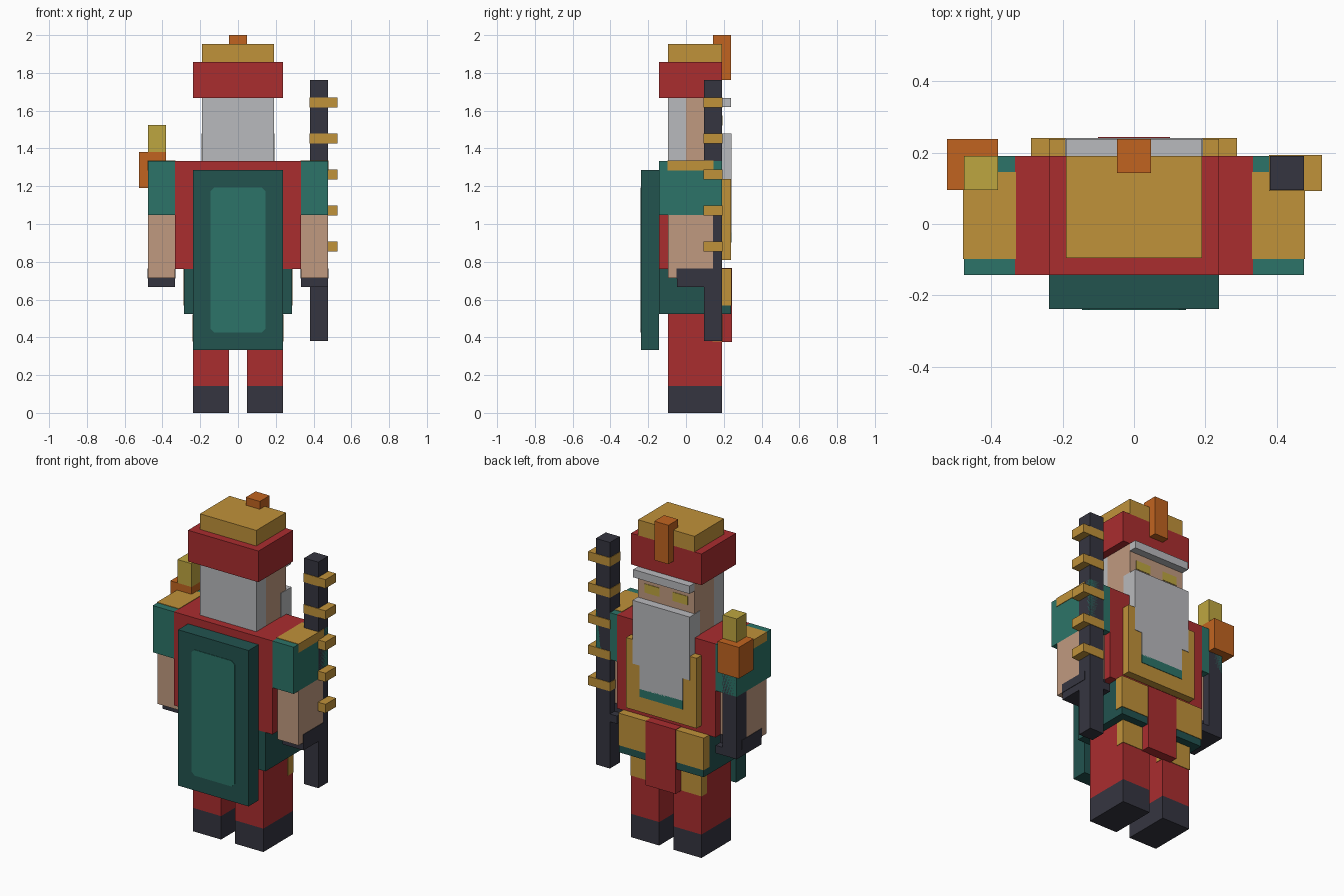
import bpy
import bmesh
from mathutils import Vector

if "Cube" in bpy.data.objects:
    bpy.data.objects.remove(bpy.data.objects["Cube"], do_unlink=True)

U = 2 / 42      # one block unit
SKIN_GAP = 0.003  # how far painted details stand proud


def material(name, hex_code):
    def linear(c):
        return c / 12.92 if c <= 0.04045 else ((c + 0.055) / 1.055) ** 2.4
    rgb = [linear(int(hex_code[i:i + 2], 16) / 255) for i in (0, 2, 4)]
    mat = bpy.data.materials.new(name)
    mat.use_nodes = True
    mat.diffuse_color = (*rgb, 1)
    mat.node_tree.nodes["Principled BSDF"].inputs["Base Color"].default_value = (*rgb, 1)
    return mat


RED = material("robe red", "AA2D2F")
GOLD = material("gold", "C0923A")
GREY = material("hair grey", "B9BABD")
TEAL = material("teal", "2C7468")
GREEN = material("dark green", "22534F")
SKIN = material("skin", "C09A80")
DARK = material("charcoal", "353540")
ORANGE = material("orange", "C16420")
YELLOW = material("flame yellow", "BEA640")


def box(name, x, y, z, mat, grow=0.0, clip=0.0):
    """Box from block-unit ranges; grow pushes it proud, clip cuts the corners seen along y."""
    lo = Vector((x[0], y[0], z[0])) * U
    hi = Vector((x[1], y[1], z[1])) * U
    size = hi - lo + Vector((2 * grow,) * 3)
    bm = bmesh.new()
    bmesh.ops.create_cube(bm, size=1)
    bmesh.ops.scale(bm, vec=size, verts=bm.verts)
    bmesh.ops.translate(bm, vec=(lo + hi) / 2, verts=bm.verts)
    if clip:
        edges = [e for e in bm.edges
                 if abs(e.verts[0].co.y - e.verts[1].co.y) > size.y / 2]
        bmesh.ops.bevel(bm, geom=edges, offset=clip, segments=1, affect='EDGES')
    mesh = bpy.data.meshes.new(name)
    bm.to_mesh(mesh)
    bm.free()
    mesh.materials.append(mat)
    obj = bpy.data.objects.new(name, mesh)
    bpy.context.scene.collection.objects.link(obj)
    return obj


def paint(name, x, y, z, mat):
    return box(name, x, y, z, mat, grow=SKIN_GAP)


def pair(name, x, y, z, mat, make=box):
    make("left_" + name, x, y, z, mat)
    make("right_" + name, (-x[1], -x[0]), y, z, mat)


# Legs and boots
pair("boot", (1, 5), (-2, 4), (0, 3), DARK)
pair("leg", (1, 5), (-2, 4), (3, 11), RED)
pair("leg_trim", (1, 5), (3, 4), (8, 10.9), GOLD, paint)

# Skirt, belt and hanging sash
box("skirt", (-6, 6), (-3, 5), (11, 16), GREEN)
paint("belt", (-6, 6), (4, 5), (12, 16), GOLD)
box("sash", (-2, 2), (4, 5), (8, 16), RED, grow=2 * SKIN_GAP)

# Torso and breastplate
box("torso", (-7, 7), (-3, 4), (16, 28), RED)
box("breastplate", (-5, 5), (4, 5), (17, 26), GOLD)
paint("breastplate_inlay", (-3, 3), (4.5, 5), (19, 20), TEAL)

# Cape with inlaid panel
box("cape", (-5, 5), (-5, -3), (7, 27), GREEN)
box("cape_panel", (-3, 3), (-5, -4.5), (9, 25), TEAL, grow=SKIN_GAP, clip=0.02)

# Arms
pair("sleeve", (7, 10), (-3, 4), (22, 28), TEAL)
pair("shoulder_pad", (7, 10), (-2, 3), (27, 28), GOLD, paint)
pair("forearm", (7, 10), (-2, 3), (15, 22), SKIN)
pair("hand", (7, 10), (-1, 4), (14, 15), DARK)
pair("glove_cuff", (7, 10), (-1, 3), (15, 16), DARK, paint)

# Head, hair and beard
box("back_hair", (-4, 4), (-2, 0), (28, 35), GREY)
box("face", (-4, 4), (0, 4), (28, 35), SKIN)
paint("cheek_beard", (-4, 4), (3, 4), (28, 31), GREY)
box("beard", (-4, 4), (4, 5), (26, 31), GREY, grow=SKIN_GAP)
paint("beard_middle", (-4, 4), (4.5, 5), (23, 26), GREY)
paint("beard_tip", (-3, 3), (4.5, 5), (20, 23), GREY)
box("brow", (-4, 4), (4, 5), (34, 35), GREY)
pair("eye", (1, 3), (3.5, 4), (32, 33), YELLOW, paint)

# Hat
box("hat_brim", (-5, 5), (-3, 4), (35, 39), RED)
box("hat_crown", (-4, 4), (-2, 4), (39, 41), GOLD)
box("hat_plume", (-1, 1), (3, 5), (37, 42), ORANGE)

# Staff with gold bands
box("staff", (8, 10), (2, 4), (8, 37), DARK)
for i in range(5):
    z = 18 + 4 * i
    paint("staff_band_%d" % (i + 1), (8, 11), (2, 4), (z, z + 1), GOLD)

# Torch
box("torch_handle", (-10, -8), (2, 4), (14, 25), DARK)
box("torch_bowl", (-11, -8), (2, 5), (25, 29), ORANGE)
box("torch_flame", (-10, -8), (2, 4), (29, 32), YELLOW)
